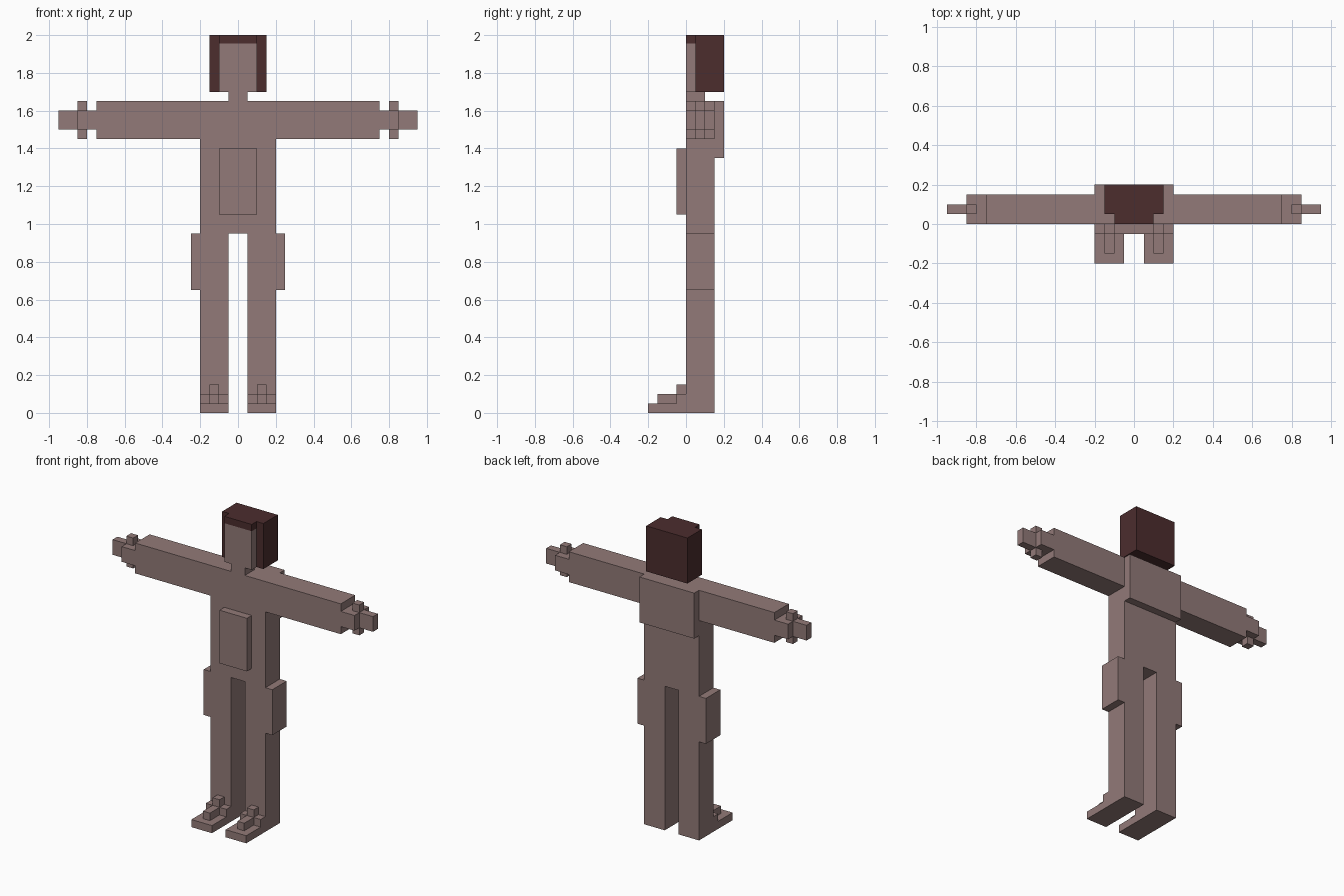
import bpy
import bmesh

cube = bpy.data.objects.get("Cube")
if cube:
    bpy.data.objects.remove(cube, do_unlink=True)


def material(name, rgb):
    mat = bpy.data.materials.new(name)
    mat.use_nodes = True
    colour = (*rgb, 1.0)
    mat.diffuse_color = colour
    mat.node_tree.nodes["Principled BSDF"].inputs["Base Color"].default_value = colour
    return mat


skin = material("dusty skin", (0.288, 0.195, 0.188))
hair = material("dark brown hair", (0.072, 0.026, 0.027))


def prism(name, outline, y0, y1, mat):
    """Extrude an x-z outline from y0 back to y1."""
    bm = bmesh.new()
    face = bm.faces.new([bm.verts.new((x, y0, z)) for x, z in outline])
    ext = bmesh.ops.extrude_face_region(bm, geom=[face])
    moved = [v for v in ext["geom"] if isinstance(v, bmesh.types.BMVert)]
    bmesh.ops.translate(bm, verts=moved, vec=(0, y1 - y0, 0))
    bmesh.ops.recalc_face_normals(bm, faces=bm.faces)
    mesh = bpy.data.meshes.new(name)
    bm.to_mesh(mesh)
    bm.free()
    mesh.materials.append(mat)
    obj = bpy.data.objects.new(name, mesh)
    bpy.context.collection.objects.link(obj)
    return obj


def box(name, x, y, z, mat=skin):
    outline = [(x[0], z[0]), (x[1], z[0]), (x[1], z[1]), (x[0], z[1])]
    return prism(name, outline, y[0], y[1], mat)


def pair(name, x, y, z):
    box("left_" + name, x, y, z)
    box("right_" + name, (-x[1], -x[0]), y, z)


# Torso, arms and legs share one silhouette
half = [(0.05, 0.95), (0.05, 0), (0.2, 0), (0.2, 1.45), (0.75, 1.45), (0.75, 1.65)]
prism("body", half + [(-x, z) for x, z in reversed(half)], 0, 0.15, skin)

# Torso plates
box("upper_back", (-0.2, 0.2), (0.15, 0.2), (1.35, 1.65))
box("belly_plate", (-0.1, 0.1), (-0.05, 0), (1.05, 1.4))

# Hands
pair("palm", (0.75, 0.85), (0, 0.15), (1.5, 1.6))
pair("finger", (0.85, 0.95), (0.05, 0.1), (1.5, 1.6))
pair("upper_thumb", (0.8, 0.85), (0.05, 0.1), (1.6, 1.65))
pair("lower_thumb", (0.8, 0.85), (0.05, 0.1), (1.45, 1.5))

# Thighs and stepped feet
pair("thigh_pad", (0.2, 0.25), (0, 0.15), (0.65, 0.95))
pair("sole", (0.05, 0.2), (-0.2, 0), (0, 0.05))
pair("instep", (0.05, 0.2), (-0.05, 0), (0.05, 0.1))
pair("toe_ridge", (0.1, 0.15), (-0.15, -0.05), (0.05, 0.1))
pair("ankle_block", (0.1, 0.15), (-0.05, 0), (0.1, 0.15))

# Head
box("neck", (-0.05, 0.05), (0, 0.1), (1.65, 1.7))
box("face", (-0.1, 0.1), (0, 0.05), (1.7, 1.955))
box("fringe", (-0.1, 0.1), (0, 0.05), (1.955, 2.0), hair)
box("hair", (-0.15, 0.15), (0.05, 0.2), (1.7, 2.0), hair)
